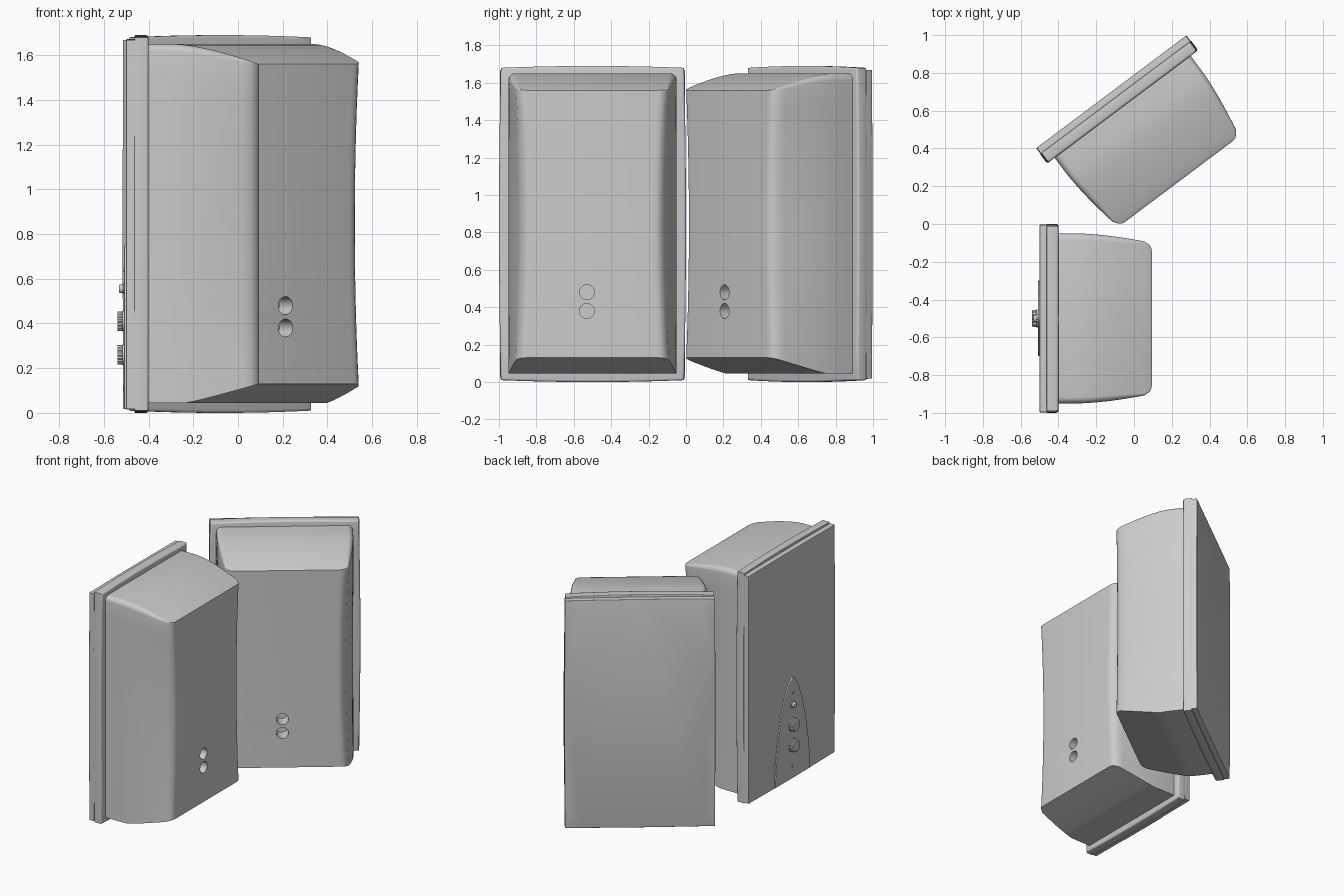
import bpy, bmesh, math
from mathutils import Matrix

cube = bpy.data.objects.get("Cube")
if cube:
    bpy.data.objects.remove(cube, do_unlink=True)

grey = bpy.data.materials.new("light_grey")
grey.use_nodes = True
grey.diffuse_color = (0.6, 0.6, 0.6, 1)
grey.node_tree.nodes["Principled BSDF"].inputs["Base Color"].default_value = (0.6, 0.6, 0.6, 1)


def finish(bm, name, place, angle=35):
    """Turn a bmesh into a placed, shaded object."""
    bmesh.ops.recalc_face_normals(bm, faces=bm.faces)
    mesh = bpy.data.meshes.new(name)
    bm.to_mesh(mesh)
    bm.free()
    mesh.materials.append(grey)
    obj = bpy.data.objects.new(name, mesh)
    bpy.context.collection.objects.link(obj)
    obj.matrix_world = place
    shade(obj, angle)
    return obj


def shade(obj, angle):
    bpy.ops.object.select_all(action='DESELECT')
    obj.select_set(True)
    bpy.context.view_layer.objects.active = obj
    bpy.ops.object.shade_smooth_by_angle(angle=math.radians(angle))


def prism(name, outline, x0, x1, place, front=0, back=0, segments=3):
    """Extrude a (y, z) outline along x, rounding the front and back rims."""
    bm = bmesh.new()
    a = [bm.verts.new((x0, y, z)) for y, z in outline]
    b = [bm.verts.new((x1, y, z)) for y, z in outline]
    caps = [bm.faces.new(a), bm.faces.new(b)]
    n = len(a)
    for i in range(n):
        j = (i + 1) % n
        bm.faces.new((a[i], a[j], b[j], b[i]))
    rims = [list(c.edges) for c in caps]
    bmesh.ops.recalc_face_normals(bm, faces=bm.faces)
    for rim, size in zip(rims, (front, back)):
        if size:
            bmesh.ops.bevel(bm, geom=rim, offset=size, segments=segments,
                            profile=0.5, affect='EDGES')
    return finish(bm, name, place)


def circle(y, z, r, n=24, flute=0):
    return [(y + (r - flute * (i % 2)) * math.cos(math.tau * i / n),
             z + (r - flute * (i % 2)) * math.sin(math.tau * i / n)) for i in range(n)]


def bowed_rect(hw, z0, z1, bow, n=10):
    """Rectangle whose four sides swell outwards a little."""
    pts = []
    cz, hz = (z0 + z1) / 2, (z1 - z0) / 2
    for k in range(n):
        t = 2 * k / n - 1
        pts.append((t, -1, t))
    swell = lambda t: bow * (1 - t * t)
    low = [(t * (hw - bow), -(hz - bow) - swell(t)) for t, _, _ in pts]
    right = [(hw - bow + swell(t), t * (hz - bow)) for t, _, _ in pts]
    loop = low + right
    loop += [(-y, -z) for y, z in loop]
    return [(y, z + cz) for y, z in loop]


def ease(s, start, power):
    return max(0, (s - start) / (DEPTH - start)) ** power


DEPTH = 0.495          # cabinet depth behind the frame
FRAME_BACK = 0.1
FILLET = 0.035


def cabinet(name, place):
    # Half footprint: depth and half width, ending in the rounded rear corner
    half = [(s, 0.45 - 0.05 * ease(s, 0.1, 1.6))
            for s in (0, 0.06, 0.12, 0.17, 0.22, 0.27, 0.32, 0.37, 0.42, 0.455)]
    half += [(0.475, 0.394), (0.487, 0.382), (0.493, 0.368), (DEPTH, 0.35)]
    levels = [(i / 14, 0) for i in range(14)] + [(1, a) for a in range(6)]
    bm = bmesh.new()
    rings = []
    for t, step in levels:
        row = []
        for s, w in half:
            low = 0.045 + 0.085 * ease(s, 0.17, 1.1)
            high = 1.65 - 0.09 * ease(s, 0.12, 1.5)
            r = FILLET * (1 - (s / DEPTH) ** 4)
            ang = step / 5 * math.pi / 2
            z = low + (high - r - low) * t + r * math.sin(ang)
            y = w - r * (1 - math.cos(ang))
            y -= 0.025 * (s / DEPTH) ** 2 * 4 * t * (1 - t)
            row.append((s + FRAME_BACK, y, z))
        mirrored = [(x, -y, z) for x, y, z in reversed(row)]
        rings.append([bm.verts.new(p) for p in row + mirrored])
    n = len(rings[0])
    for a, b in zip(rings, rings[1:]):
        for i in range(n):
            j = (i + 1) % n
            bm.faces.new((a[i], a[j], b[j], b[i]))
    for ring in (rings[0], rings[-1]):
        for i in range(n // 2 - 1):
            bm.faces.new((ring[i], ring[i + 1], ring[n - 2 - i], ring[n - 1 - i]))
    bmesh.ops.remove_doubles(bm, verts=bm.verts, dist=0.00001)
    body = finish(bm, name, place)

    # Two round sockets sunk into the rear
    for z in (0.38, 0.48):
        cutter = prism("socket_cutter", circle(-0.03, z, 0.04, 32), 0.495, 0.7, place)
        cutter.hide_render = True
        mod = body.modifiers.new("socket", 'BOOLEAN')
        mod.operation = 'DIFFERENCE'
        mod.solver = 'EXACT'
        mod.object = cutter
        bpy.context.view_layer.objects.active = body
        bpy.ops.object.modifier_apply(modifier=mod.name)
        bpy.data.objects.remove(cutter, do_unlink=True)
    shade(body, 32)


def speaker(side, place):
    cabinet(side + "_cabinet", place)
    prism(side + "_frame", bowed_rect(0.5, 0, 1.69, 0.01), 0.037, FRAME_BACK, place,
          front=0.004, back=0.012)
    prism(side + "_front_grille", bowed_rect(0.497, 0.015, 1.672, 0.003), 0, 0.04, place,
          front=0.004)


def controls(place):
    # Arched control plate with a rounded rim
    n = 24
    arch = []
    for i in range(n + 1):
        u = 1 - (1 - i / n) ** 2
        arch.append((0.2 * (1 - u ** 1.6) ** 0.6, 0.02 + 0.73 * u))
    arch += [(-y, z) for y, z in reversed(arch[:-1])]
    prism("control_plate", arch, -0.009, 0.01, place, front=0.005)
    # Fluted knobs on round collars
    for name, z in (("lower_knob", 0.26), ("upper_knob", 0.41)):
        prism(name + "_collar", circle(0, z, 0.047, 32), -0.018, 0, place, front=0.003)
        prism(name, circle(0, z, 0.044, 32, 0.005), -0.04, 0, place, front=0.005)
    # Push button, indicator light and small socket
    prism("push_button_ring", circle(0, 0.555, 0.025), -0.014, 0, place, front=0.003)
    prism("push_button", circle(0, 0.555, 0.019), -0.032, 0, place, front=0.005)
    prism("indicator_light", circle(0, 0.64, 0.009, 16), -0.016, 0, place, front=0.004)
    prism("small_jack", circle(0, 0.11, 0.012, 16), -0.012, 0, place, front=0.002)


main = Matrix.Translation((-0.5, -0.5, 0))
second = Matrix.Translation((-0.12, 0.7, 0)) @ Matrix.Rotation(-math.atan2(4, 3), 4, 'Z')
speaker("main_speaker", main)
controls(main)
speaker("second_speaker", second)
